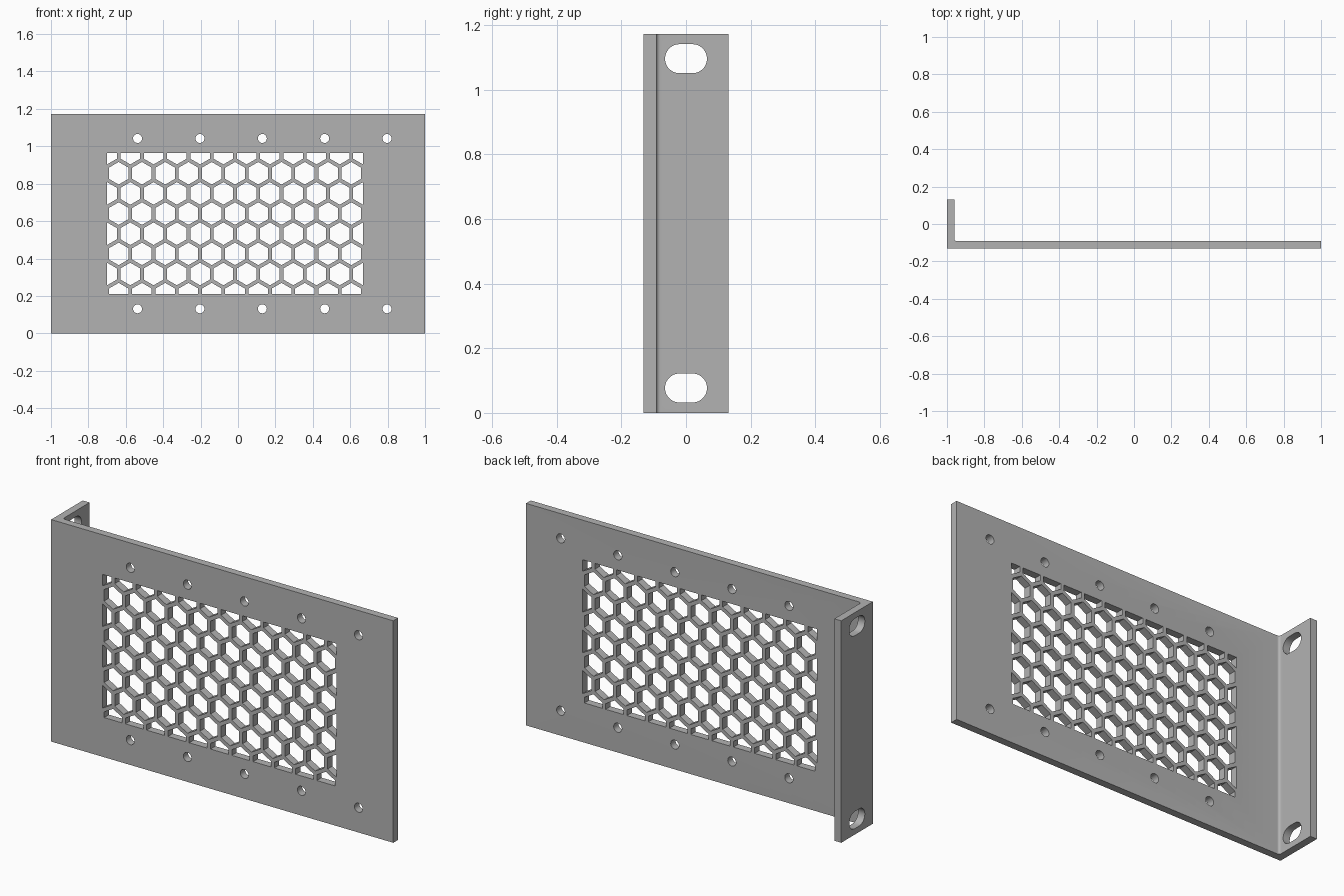
import bpy, bmesh, math

if "Cube" in bpy.data.objects:
    bpy.data.objects.remove(bpy.data.objects["Cube"])

HEIGHT, THICK, DEPTH = 1.173, 0.04, 0.132
INNER_X, INNER_Y = -1 + THICK, -DEPTH + THICK

grey = bpy.data.materials.new("Metal grey")
grey.use_nodes = True
colour = (0.45, 0.45, 0.45, 1)
grey.diffuse_color = colour
grey.node_tree.nodes["Principled BSDF"].inputs["Base Color"].default_value = colour


def arc(cx, cy, r, start, end, steps):
    """Points on an arc, angles in degrees."""
    angles = [math.radians(start + (end - start) * i / steps) for i in range(steps + 1)]
    return [(cx + r * math.cos(a), cy + r * math.sin(a)) for a in angles]


def prism(bm, outline, place, offset):
    """Extrude a 2D outline, placed in 3D, along an offset."""
    face = bm.faces.new([bm.verts.new(place(u, v)) for u, v in outline])
    moved = bmesh.ops.extrude_face_region(bm, geom=[face])["geom"]
    bmesh.ops.translate(bm, vec=offset, verts=[g for g in moved if isinstance(g, bmesh.types.BMVert)])


def make_object(name, bm):
    bmesh.ops.recalc_face_normals(bm, faces=bm.faces)
    mesh = bpy.data.meshes.new(name)
    bm.to_mesh(mesh)
    bm.free()
    mesh.materials.append(grey)
    obj = bpy.data.objects.new(name, mesh)
    bpy.context.collection.objects.link(obj)
    return obj


# L-shaped bracket with a filleted inner corner
bm = bmesh.new()
fillet = 0.013
profile = [(-1, -DEPTH), (1, -DEPTH), (1, INNER_Y)]
profile += arc(INNER_X + fillet, INNER_Y + fillet, fillet, 270, 180, 6)
profile += [(INNER_X, DEPTH), (-1, DEPTH)]
prism(bm, profile, lambda x, y: (x, y, 0), (0, 0, HEIGHT))
bracket = make_object("bracket_panel", bm)

# Cutters through the front panel: hexagon grille clipped to its window
cut = bmesh.new()
through_panel = (0, THICK + 0.04, 0)


def on_panel(x, z):
    return (x, -DEPTH - 0.02, z)


PITCH, BAR, COLUMNS, ROWS = 0.1244, 0.02, 11, 7
ROW_STEP = PITCH * math.sqrt(3) / 2
left = -0.016 - PITCH * COLUMNS / 2
right = left + PITCH * COLUMNS
low = (HEIGHT - ROW_STEP * ROWS) / 2
high = low + ROW_STEP * ROWS
radius = (PITCH - BAR) / math.sqrt(3)

for row in range(ROWS + 1):
    shifted = row % 2 == 0
    for col in range(COLUMNS if shifted else COLUMNS + 1):
        cx = left + PITCH * (col + (0.5 if shifted else 0))
        cz = low + ROW_STEP * row
        points = []
        for x, z in arc(cx, cz, radius, 30, 330, 5):
            p = (round(min(max(x, left), right), 5), round(min(max(z, low), high), 5))
            if p not in points:
                points.append(p)
        prism(cut, points, on_panel, through_panel)

# Screw holes above and below the grille
for i in range(5):
    for z in (0.131, HEIGHT - 0.131):
        prism(cut, arc(-0.537 + i * 0.3335, z, 0.024, 0, 345, 23), on_panel, through_panel)

# Rounded mounting slots in the side flange
for z in (0.077, HEIGHT - 0.077):
    slot = arc(0.02, z, 0.045, -90, 90, 14) + arc(-0.02, z, 0.045, 90, 270, 14)
    prism(cut, slot, lambda y, h: (-1.02, y, h), (THICK + 0.04, 0, 0))

cutter = make_object("hole_cutter", cut)
cutter.hide_render = True

# Cut the holes and bake the result
boolean = bracket.modifiers.new("Holes", "BOOLEAN")
boolean.operation = "DIFFERENCE"
boolean.solver = "EXACT"
boolean.object = cutter
bpy.ops.object.select_all(action="DESELECT")
bracket.select_set(True)
bpy.context.view_layer.objects.active = bracket
bpy.ops.object.modifier_apply(modifier=boolean.name)
bpy.data.objects.remove(cutter)
bpy.ops.object.shade_smooth_by_angle(angle=math.radians(30))
